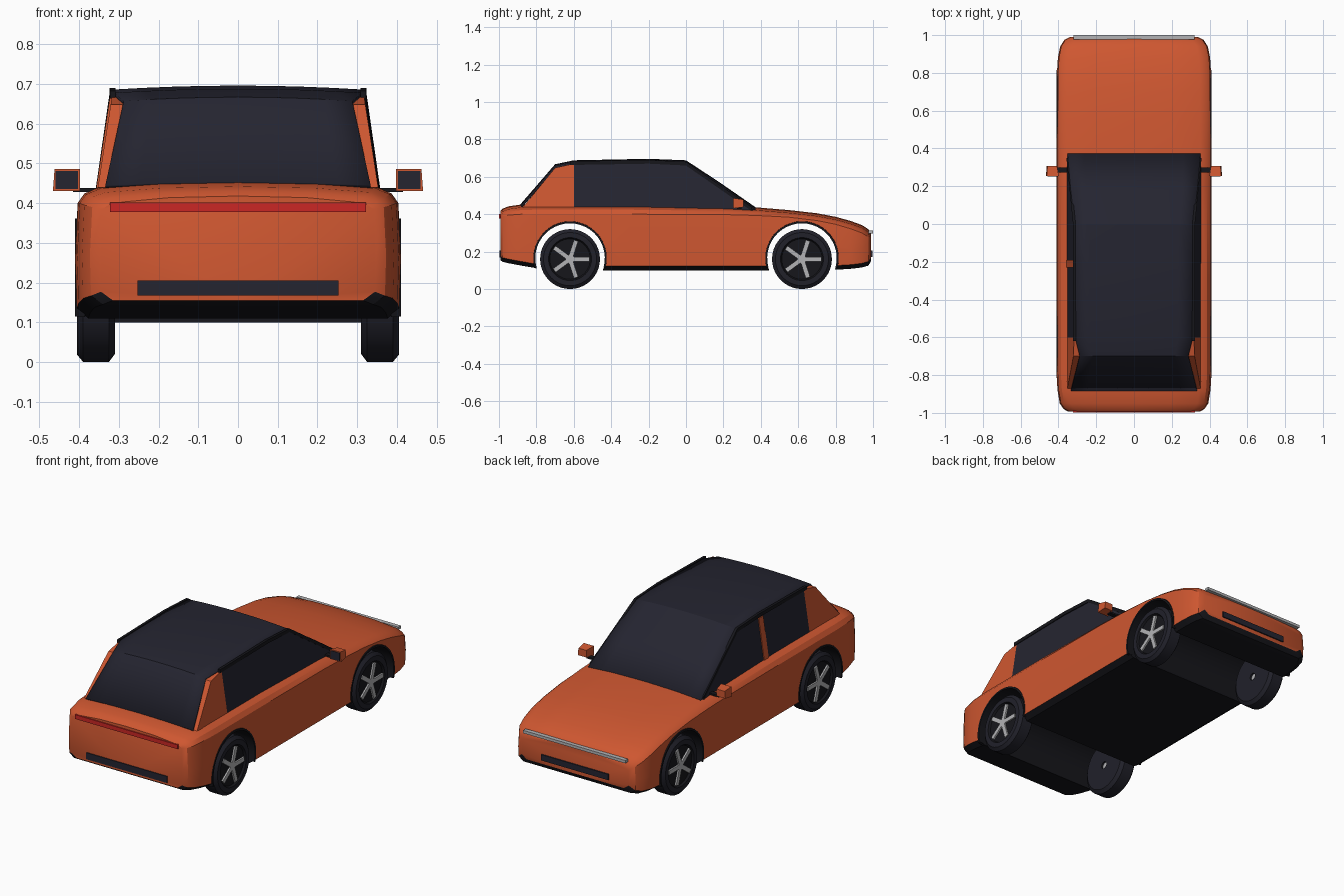
import bpy, bmesh, math
from mathutils import Matrix, Vector

if "Cube" in bpy.data.objects:
    bpy.data.objects.remove(bpy.data.objects["Cube"], do_unlink=True)


def material(name, r, g, b):
    m = bpy.data.materials.new(name)
    m.use_nodes = True
    m.diffuse_color = (r, g, b, 1)
    bsdf = next(n for n in m.node_tree.nodes if n.type == 'BSDF_PRINCIPLED')
    bsdf.inputs["Base Color"].default_value = (r, g, b, 1)
    return m


ORANGE = material("orange paint", .62, .095, .03)
GLASS = material("dark glass", .018, .018, .03)
TRIM = material("black trim", .008, .008, .011)
RUBBER = material("tyre rubber", .015, .015, .023)
SILVER = material("silver", .45, .45, .46)
RED = material("tail light red", .6, .02, .018)


def finish(name, bm, mats, smooth=None):
    bmesh.ops.recalc_face_normals(bm, faces=bm.faces)
    mesh = bpy.data.meshes.new(name)
    bm.to_mesh(mesh)
    bm.free()
    for m in mats:
        mesh.materials.append(m)
    ob = bpy.data.objects.new(name, mesh)
    bpy.context.collection.objects.link(ob)
    if smooth:
        smooth_by_angle(ob, smooth)
    return ob


def activate(ob):
    bpy.ops.object.select_all(action='DESELECT')
    ob.select_set(True)
    bpy.context.view_layer.objects.active = ob


def smooth_by_angle(ob, degrees):
    activate(ob)
    bpy.ops.object.shade_smooth_by_angle(angle=math.radians(degrees))


def loft(name, rings, mats, rule=lambda i, j: 0, wrap=False, caps=True, smooth=None):
    """Skin closed rings; rule(ring, segment) picks the material."""
    bm = bmesh.new()
    vs = [[bm.verts.new(p) for p in ring] for ring in rings]
    n = len(vs[0])
    for i in range(len(vs) if wrap else len(vs) - 1):
        a, b = vs[i], vs[(i + 1) % len(vs)]
        for j in range(n):
            k = (j + 1) % n
            bm.faces.new((a[j], a[k], b[k], b[j])).material_index = rule(i, j)
    if caps and not wrap:
        bm.faces.new(vs[0])
        bm.faces.new(vs[-1])
    return finish(name, bm, mats, smooth)


def box(name, lo, hi, mat, turn=None):
    bm = bmesh.new()
    lo, hi = Vector(lo), Vector(hi)
    size = hi - lo
    m = Matrix.Translation((lo + hi) / 2) @ Matrix.Diagonal((*size, 1))
    bmesh.ops.create_cube(bm, size=1, matrix=(turn or Matrix()) @ m)
    return finish(name, bm, [mat])


def around(y, z, r, x, a):
    return (x, y + r * math.cos(a), z + r * math.sin(a))


# Body shell: y, half width, bottom, shoulder and crown height
stations = [(-.993, .345, .155, .385, .418), (-.98, .37, .145, .39, .43),
            (-.95, .39, .138, .395, .442), (-.88, .402, .125, .4, .452),
            (-.81, .406, .113, .4, .455), (-.77, .407, .1, .4, .455),
            (-.3, .407, .1, .4, .455), (.2, .407, .1, .398, .445),
            (.38, .407, .1, .393, .436), (.55, .407, .1, .384, .422),
            (.7, .406, .1, .366, .405), (.8, .405, .103, .346, .386),
            (.88, .4, .108, .322, .364), (.94, .388, .115, .3, .342),
            (.975, .365, .125, .278, .32), (.99, .335, .15, .26, .295)]


def section(y, w, zb, zs, zc):
    k = zc - zs - .015
    half = [(0, zb), (w - .03, zb), (w, zb + .022), (w + .003, (zb + zs) / 2),
            (w - .003, zs), (w - .02, zs + .6 * k), (w - .055, zs + k),
            (w * .5, zc - .004), (0, zc)]
    return [(x, y, z) for x, z in half] + [(-x, y, z) for x, z in half[-2:0:-1]]


body = loft("body_shell", [section(*s) for s in stations], [ORANGE, TRIM],
            lambda i, j: 1 if j in (0, 1, 14, 15) else 0)

# Wheel tunnels cut through the shell, lined in black
AXLES = {"rear": -.62, "front": .62}
for end, y in AXLES.items():
    rings = [[around(y, .165, .187, x, math.tau * k / 48) for k in range(48)]
             for x in (-.6, .6)]
    cutter = loft("arch_cutter", rings, [ORANGE, TRIM], lambda i, j: 1)
    cutter.hide_render = True
    mod = body.modifiers.new("arch", 'BOOLEAN')
    mod.operation, mod.solver, mod.object = 'DIFFERENCE', 'EXACT', cutter
    activate(body)
    bpy.ops.object.modifier_apply(modifier=mod.name)
    bpy.data.objects.remove(cutter, do_unlink=True)
smooth_by_angle(body, 28)

# Wheels, spokes and arch trims
tyre = [(.31, .02), (.31, .14), (.325, .16), (.39, .16), (.405, .142),
        (.405, .115), (.394, .108), (.394, .02)]
for side, s in (("left", 1), ("right", -1)):
    for end, y in AXLES.items():
        tag = f"{end}_{side}"
        loft("tyre_" + tag, [[around(y, .16, r, s * x, math.tau * k / 40) for x, r in tyre]
                             for k in range(40)], [RUBBER, TRIM],
             lambda i, j: 1 if j in (5, 6) else 0, wrap=True, smooth=30)
        loft("hub_" + tag, [[around(y, .16, .024, s * x, math.tau * k / 16) for k in range(16)]
                            for x in (.32, .403)], [SILVER])
        for k in range(5):
            turn = Matrix.Translation((s * .398, y, .16)) @ Matrix.Rotation(math.tau * k / 5, 4, 'X')
            box(f"spoke_{tag}_{k + 1}", (-.005, .01, -.012), (.005, .104, .012), SILVER, turn)
        rings = []
        for k in range(25):
            a = math.radians(-15 + 210 * k / 24)
            rings.append([around(y, .165, r, s * x, a)
                          for x, r in ((.385, .186), (.411, .186), (.411, .196), (.385, .2))])
        loft("arch_trim_" + tag, rings, [TRIM], smooth=30)

# Cabin: a side outline extruded across, leaning inward with height
outline = [(.36, .42), (0, .668), (-.2, .68), (-.6, .67), (-.7, .648), (-.87, .44), (-.6, .42)]


def lean(z):
    return .353 - (z - .44) * .155


bm = bmesh.new()
left, right = [[bm.verts.new((s * lean(z), y, z)) for y, z in outline] for s in (1, -1)]
for row in (left, right):
    bm.faces.new(row[:4] + row[6:]).material_index = 1
    bm.faces.new(row[3:])
for i in range(len(outline)):
    j = (i + 1) % len(outline)
    bm.faces.new((left[i], left[j], right[j], right[i])).material_index = 1 if i < 3 else 0
finish("cabin", bm, [ORANGE, GLASS])

# One dark sheet for windscreen, roof and rear window: y, edge z, half width, crown
rows = [(.372, .425, .352, .012), (.18, .558, .335, .012), (0, .676, .314, .012),
        (-.2, .686, .314, .01), (-.6, .678, .312, .01), (-.7, .657, .288, .01),
        (-.885, .445, .334, .008)]
bm = bmesh.new()
grid = [[bm.verts.new((w * t / 4, y, z + c * (1 - (t / 4) ** 2))) for t in range(-4, 5)]
        for y, z, w, c in rows]
for a, b in zip(grid, grid[1:]):
    for j in range(8):
        bm.faces.new((a[j], a[j + 1], b[j + 1], b[j]))
sheet = finish("roof_and_screens", bm, [GLASS], 20)
if sheet.data.polygons[0].normal.z < 0:
    sheet.data.flip_normals()
solid = sheet.modifiers.new("thickness", 'SOLIDIFY')
solid.thickness, solid.offset = .012, -1

# Roof rails running down the windscreen pillars
for side, s in (("left", 1), ("right", -1)):
    path = [(.352, .35, .43), (.317, 0, .672), (.317, -.2, .682), (.316, -.62, .675)]
    rings = [[(s * (x + dx), y, z + dz) for dx, dz in
              ((-.008, -.012), (.006, -.012), (.006, .008), (-.008, .008))] for x, y, z in path]
    loft("roof_rail_" + side, rings, [TRIM])

# Single window pillar on the right side
loft("window_pillar", [[(-x - d, y, z) for d, y in ((-.01, -.23), (.005, -.23), (.005, -.19), (-.01, -.19))]
                       for x, z in ((.354, .425), (lean(.664), .664))], [ORANGE])

# Door mirrors
for side, s in (("left", 1), ("right", -1)):
    rings = [[(s * x, y, z) for x, z in ((a, lo), (b + .004, lo), (b, hi), (a, hi))]
             for y, a, b, lo, hi in ((.255, .398, .462, .431, .486), (.308, .408, .458, .438, .478))]
    loft("mirror_housing_" + side, rings, [ORANGE])
    box("mirror_glass_" + side, (s * .431 - .028, .252, .436), (s * .431 + .028, .258, .481), GLASS)
    box("mirror_arm_" + side, (s * .385 - .03, .272, .428), (s * .385 + .03, .298, .438), TRIM)

# Lights and dark inserts
box("tail_light", (-.322, -.999, .378), (.322, -.975, .402), RED)
box("rear_insert", (-.253, -.998, .168), (.253, -.985, .205), GLASS)
box("front_light_bar", (-.32, .976, .298), (.32, 1, .314), SILVER)
box("front_grille", (-.21, .98, .172), (.21, .997, .205), GLASS)
